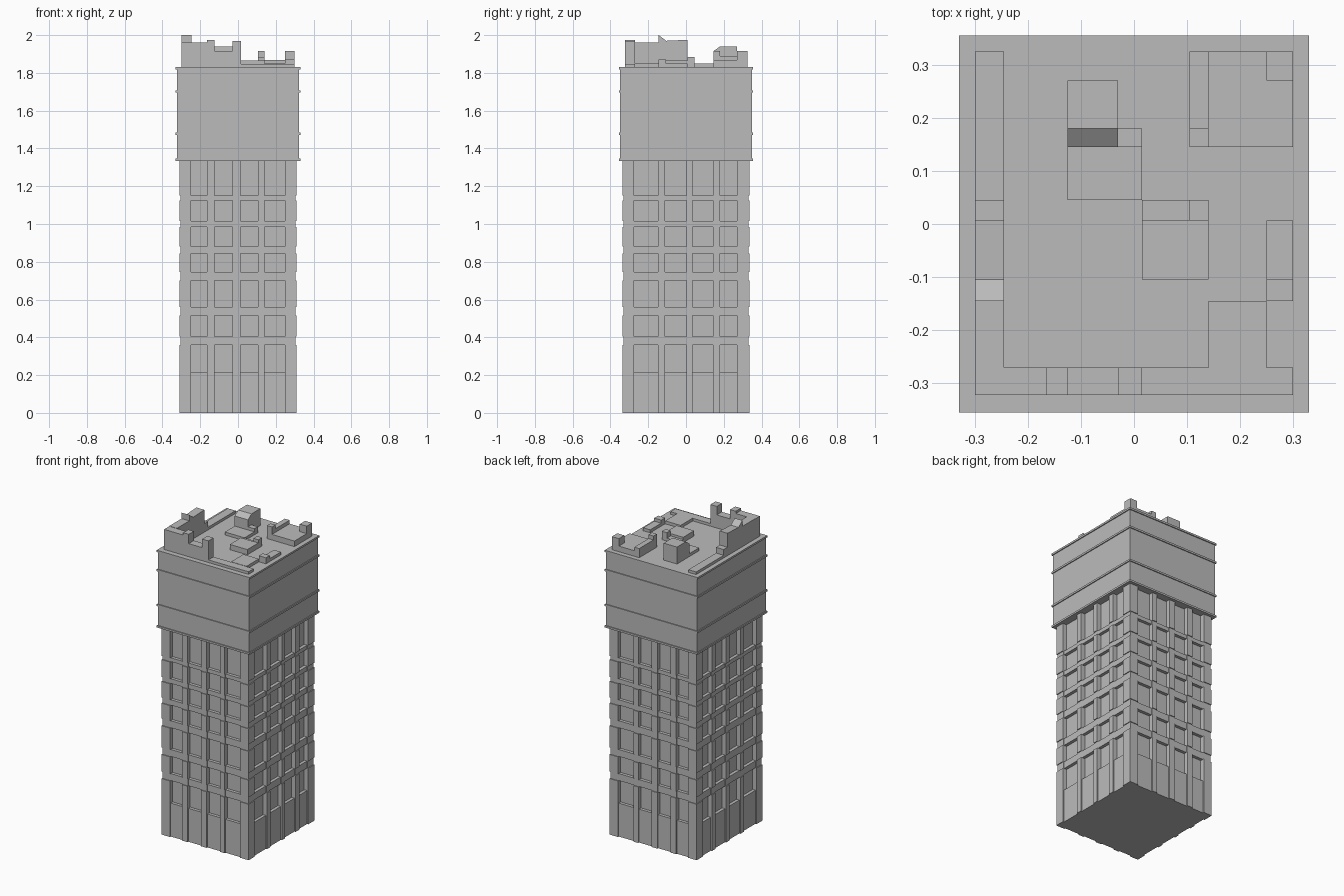
import bpy, bmesh

cube = bpy.data.objects.get("Cube")
if cube:
    bpy.data.objects.remove(cube, do_unlink=True)

grey = bpy.data.materials.new("concrete_grey")
grey.use_nodes = True
colour = (0.5, 0.5, 0.5, 1)
grey.diffuse_color = colour
grey.node_tree.nodes["Principled BSDF"].inputs["Base Color"].default_value = colour


def add_box(bm, x0, x1, y0, y1, z0, z1, lift=None):
    """Box between two corners; lift gives separate top heights at y0 and y1."""
    verts = bmesh.ops.create_cube(bm, size=1)["verts"]
    for v in verts:
        far_y, top = v.co.y > 0, v.co.z > 0
        v.co.x = x1 if v.co.x > 0 else x0
        v.co.y = y1 if far_y else y0
        v.co.z = (lift[far_y] if lift else z1) if top else z0


def finish(name, bm):
    mesh = bpy.data.meshes.new(name)
    bm.to_mesh(mesh)
    bm.free()
    mesh.materials.append(grey)
    obj = bpy.data.objects.new(name, mesh)
    bpy.context.collection.objects.link(obj)


def block(name, hx, hy, z0, z1):
    bm = bmesh.new()
    add_box(bm, -hx, hx, -hy, hy, z0, z1)
    finish(name, bm)


# Shaft layout: half sizes, window bays on each axis, window heights
HX, HY, SHAFT_TOP = 0.31, 0.335, 1.335
BAYS_X = [(-.25, -.165), (-.125, -.03), (.012, .105), (.14, .25)]
BAYS_Y = [(-.275, -.148), (-.11, .003), (.035, .142), (.18, .27)]
WINDOWS = [(.215, .36), (.405, .515), (.56, .70), (.745, .845),
           (.88, .985), (1.015, 1.125), (1.15, SHAFT_TOP)]
GLASS, PANEL, NOTCH = 0.028, 0.008, 0.005

bands = [(0, WINDOWS[0][0])]
bands += [(a[1], b[0]) for a, b in zip(WINDOWS, WINDOWS[1:])]

block("window_core", HX - GLASS, HY - GLASS, 0, SHAFT_TOP)

# Spandrel panels fill the bays between the windows
bm = bmesh.new()
for z0, z1 in bands:
    add_box(bm, -HX + PANEL, HX - PANEL, -HY + PANEL, HY - PANEL, z0, z1)
finish("spandrel_panels", bm)


def add_pier(bm, a, b, along_x, side, z0, z1, inset):
    half = (HY if along_x else HX)
    lo, hi = sorted((side * (half - GLASS - .01), side * (half - inset)))
    if along_x:
        add_box(bm, a, b, lo, hi, z0, z1)
    else:
        add_box(bm, lo, hi, a, b, z0, z1)


# Piers between bays and at the corners, set back slightly at each floor
levels = [(z0, z1, 0) for z0, z1 in WINDOWS]
levels += [(z0, z1, NOTCH) for z0, z1 in bands[1:]] + [(*bands[0], 0)]
piers, corners = bmesh.new(), bmesh.new()
for z0, z1, inset in levels:
    for side in (-1, 1):
        for bays, along_x in ((BAYS_X, True), (BAYS_Y, False)):
            for left, right in zip(bays, bays[1:]):
                add_pier(piers, left[1], right[0], along_x, side, z0, z1, inset)
        xs = (-HX + inset, BAYS_X[0][0]) if side < 0 else (BAYS_X[-1][1], HX - inset)
        add_box(corners, *xs, -HY + inset, BAYS_Y[0][0], z0, z1)
        add_box(corners, *xs, BAYS_Y[-1][1], HY - inset, z0, z1)
finish("window_piers", piers)
finish("corner_piers", corners)

# Overhanging crown with thin projecting ledges
ROOF = 1.83
block("crown", .324, .349, SHAFT_TOP, ROOF)
bm = bmesh.new()
for z in (1.34, 1.478, 1.702, ROOF - .005):
    add_box(bm, -.33, .33, -.355, .355, z - .006, z + .006)
finish("crown_ledges", bm)

# Rooftop structures: x0, x1, y0, y1, top (a pair of tops makes a slope)
rooftop = {
    "front_parapet": [(-.30, -.165, -.322, -.27, 1.96), (-.165, -.125, -.322, -.27, 1.975),
                      (-.125, -.03, -.322, -.27, 1.915), (-.03, .015, -.322, -.27, 1.97)],
    "right_parapet": [(-.30, -.245, -.27, -.145, 1.962), (-.30, -.245, -.145, -.105, (2.0, 1.97)),
                      (-.30, -.245, -.105, .007, (1.97, 1.975)), (-.30, -.245, .007, .045, 1.885)],
    "low_kerbs": [(-.30, -.245, .045, .325, 1.848), (.015, .30, -.322, -.27, 1.848)],
    "stair_house": [(-.125, -.03, .145, .18, (1.915, 1.94)), (-.125, -.03, .18, .27, 1.94),
                    (-.125, .015, .045, .145, 1.85), (-.03, .015, .145, .18, 1.87)],
    "vent_units": [(.015, .14, -.105, .007, 1.865), (.015, .105, .007, .045, 1.85),
                   (.105, .14, .007, .045, 1.885)],
    "side_plant": [(.14, .25, -.27, -.145, 1.85), (.25, .30, -.145, -.105, 1.87),
                   (.25, .30, -.105, .007, 1.85)],
    "rear_plant": [(.105, .30, .145, .325, 1.867), (.105, .14, .145, .18, 1.915),
                   (.105, .14, .18, .325, 1.89), (.25, .30, .27, .325, 1.915)],
}
for name, parts in rooftop.items():
    bm = bmesh.new()
    for x0, x1, y0, y1, top in parts:
        lift = top if isinstance(top, tuple) else None
        add_box(bm, x0, x1, y0, y1, ROOF - .01, top, lift)
    finish(name, bm)
